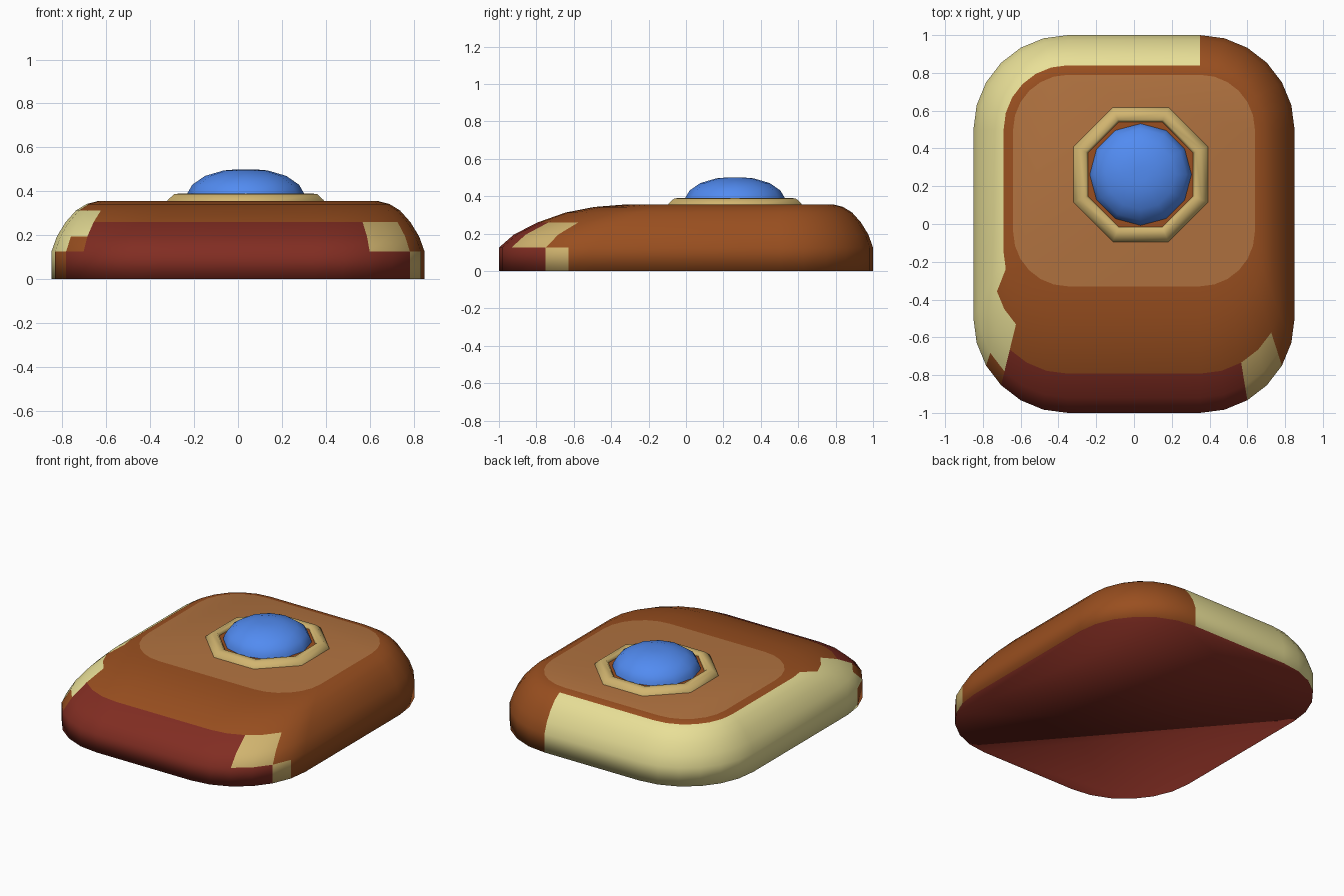
import bpy, bmesh
from math import sin, cos, radians, pi

if "Cube" in bpy.data.objects:
    bpy.data.objects.remove(bpy.data.objects["Cube"])

def material(name, rgb):
    m = bpy.data.materials.new(name)
    m.diffuse_color = (*rgb, 1)
    m.use_nodes = True
    m.node_tree.nodes["Principled BSDF"].inputs["Base Color"].default_value = m.diffuse_color
    return m

ORANGE = material("orange", (0.32, 0.078, 0.014))
BROWN = material("light_brown", (0.44, 0.17, 0.051))
CREAM = material("cream", (0.81, 0.74, 0.31))
RED = material("dark_red", (0.22, 0.026, 0.016))
TAN = material("tan", (0.64, 0.46, 0.16))
BLUE = material("blue", (0.084, 0.26, 0.88))

def loft(name, rings, mats, pick=lambda band, i: 0, caps=(None, None), closed=False, smooth=35):
    """Skin a stack of equal-length rings; pick() chooses the material slot."""
    bm = bmesh.new()
    rows = [[bm.verts.new(p) for p in r] for r in rings]
    n = len(rows[0])
    pairs = list(zip(rows, rows[1:] + rows[:1])) if closed else list(zip(rows, rows[1:]))
    for band, (a, b) in enumerate(pairs):
        for i in range(n):
            k = (i + 1) % n
            bm.faces.new((a[i], a[k], b[k], b[i])).material_index = pick(band, i)
    if caps[0] is not None:
        bm.faces.new(rows[0][::-1]).material_index = caps[0]
    if caps[1] is not None:
        bm.faces.new(rows[-1]).material_index = caps[1]
    bmesh.ops.recalc_face_normals(bm, faces=bm.faces[:])
    me = bpy.data.meshes.new(name)
    bm.to_mesh(me)
    bm.free()
    ob = bpy.data.objects.new(name, me)
    bpy.context.collection.objects.link(ob)
    for m in mats:
        me.materials.append(m)
    bpy.ops.object.select_all(action='DESELECT')
    ob.select_set(True)
    bpy.context.view_layer.objects.active = ob
    bpy.ops.object.shade_smooth_by_angle(angle=radians(smooth))
    return ob

# body: rounded slab whose front slopes further in than the other sides
def body_ring(f, z):
    r, pts = 0.5 - 0.21 * f, []
    front = -0.5 + 0.46 * f
    for q, (sx, cy) in enumerate([(1, front), (1, 0.5), (-1, 0.5), (-1, front)]):
        for j in range(7):
            a = radians(-90 + 90 * q + 15 * j)
            pts.append((sx * 0.35 + r * cos(a), cy + r * sin(a), z))
    return pts

# painted patches: per band, (cream, red, tan) segment sets; the rest is orange
back = set(range(13, 21))
left_red = {24, 25, 26, 27}
patches = [
    (back | {21}, {0, 1, 2, 3, 23} | left_red, {4}),
    (back | {21, 22}, {0, 1} | left_red, {2, 3}),
    (back | {21, 22, 23}, {0, 1} | left_red, {2, 3}),
    (back | {21, 22, 23}, set(), set()),
    (back | {21}, set(), set()),
    (set(), set(), set()),
]

def body_paint(band, i):
    for slot, segments in enumerate(patches[band], 1):
        if i in segments:
            return slot
    return 0

profile = [(0, 0), (0, 0.125), (0.12, 0.195), (0.31, 0.26), (0.53, 0.312), (0.76, 0.342), (1, 0.355)]
loft("body", [body_ring(f, z) for f, z in profile], [ORANGE, CREAM, RED, TAN, BROWN],
     body_paint, (2, 4), smooth=180)

# round parts share one centre
CX, CY = 0.035, 0.262

def circle(r, z, n, start=0.0):
    return [(CX + r * cos(start + 2 * pi * i / n), CY + r * sin(start + 2 * pi * i / n), z) for i in range(n)]

def octagon(apothem, z):
    return circle(apothem / cos(pi / 8), z, 8, pi / 8)

# octagonal collar and the recessed floor inside it
loft("collar", [octagon(a, z) for a, z in
     [(0.357, 0.35), (0.355, 0.36), (0.325, 0.388), (0.29, 0.39), (0.278, 0.375), (0.278, 0.35)]],
     [TAN], closed=True, smooth=60)
loft("collar_floor", [octagon(0.28, 0.352), octagon(0.28, 0.372)], [ORANGE], caps=(0, 0), smooth=30)

# twelve-sided dome button
loft("dome_button", [circle(r, z, 12) for r, z in
     [(0.272, 0.36), (0.265, 0.392), (0.243, 0.43), (0.185, 0.47), (0.1, 0.495), (0.04, 0.5)]],
     [BLUE], caps=(0, 0), smooth=60)
